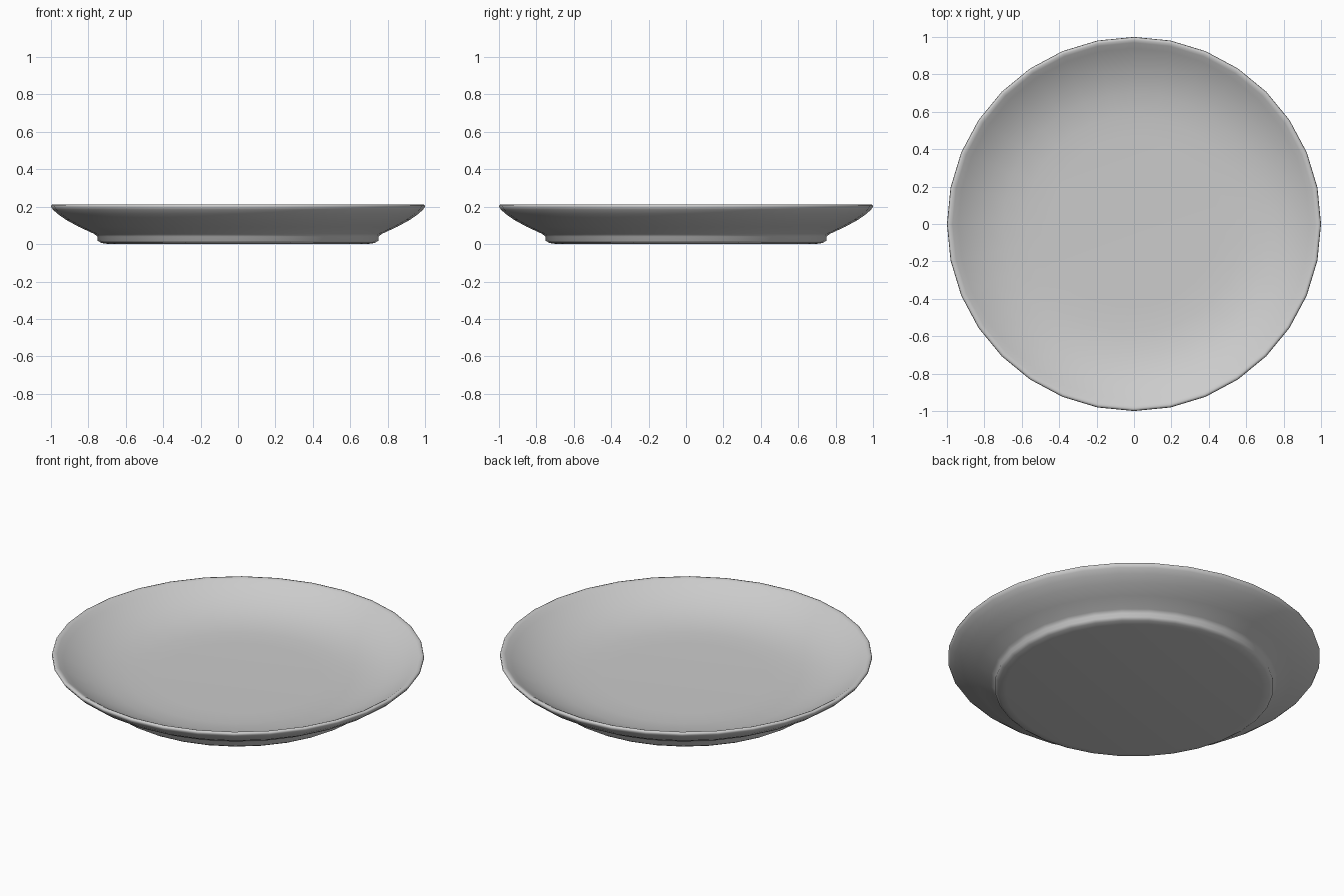
import bpy, bmesh
from math import radians, cos, sin, pi

if "Cube" in bpy.data.objects:
    bpy.data.objects.remove(bpy.data.objects["Cube"])

SIDES = 32

# Plate cross-section (radius, height): underside, foot, outer wall, rim, dish
profile = [(0.69, 0.0), (0.73, 0.006), (0.75, 0.018), (0.75, 0.04),
           (0.77, 0.055), (0.85, 0.092), (0.92, 0.13), (0.965, 0.162),
           (0.99, 0.185), (1.0, 0.2), (0.997, 0.21), (0.985, 0.212),
           (0.97, 0.205), (0.94, 0.185), (0.88, 0.15), (0.8, 0.115),
           (0.7, 0.086), (0.58, 0.072), (0.45, 0.068)]


def lathe(name, points):
    bm = bmesh.new()
    rings = [[bm.verts.new((r * cos(2 * pi * i / SIDES), r * sin(2 * pi * i / SIDES), z))
              for i in range(SIDES)] for r, z in points]
    for a, b in zip(rings, rings[1:]):
        for i in range(SIDES):
            j = (i + 1) % SIDES
            bm.faces.new((a[i], a[j], b[j], b[i]))
    # Close the underside and the dish floor
    bm.faces.new(rings[0][::-1])
    bm.faces.new(rings[-1])
    bmesh.ops.recalc_face_normals(bm, faces=bm.faces)
    mesh = bpy.data.meshes.new(name)
    bm.to_mesh(mesh)
    bm.free()
    obj = bpy.data.objects.new(name, mesh)
    bpy.context.collection.objects.link(obj)
    return obj


plate = lathe("plate", profile)
bpy.context.view_layer.objects.active = plate
plate.select_set(True)
bpy.ops.object.shade_smooth_by_angle(angle=radians(70))
